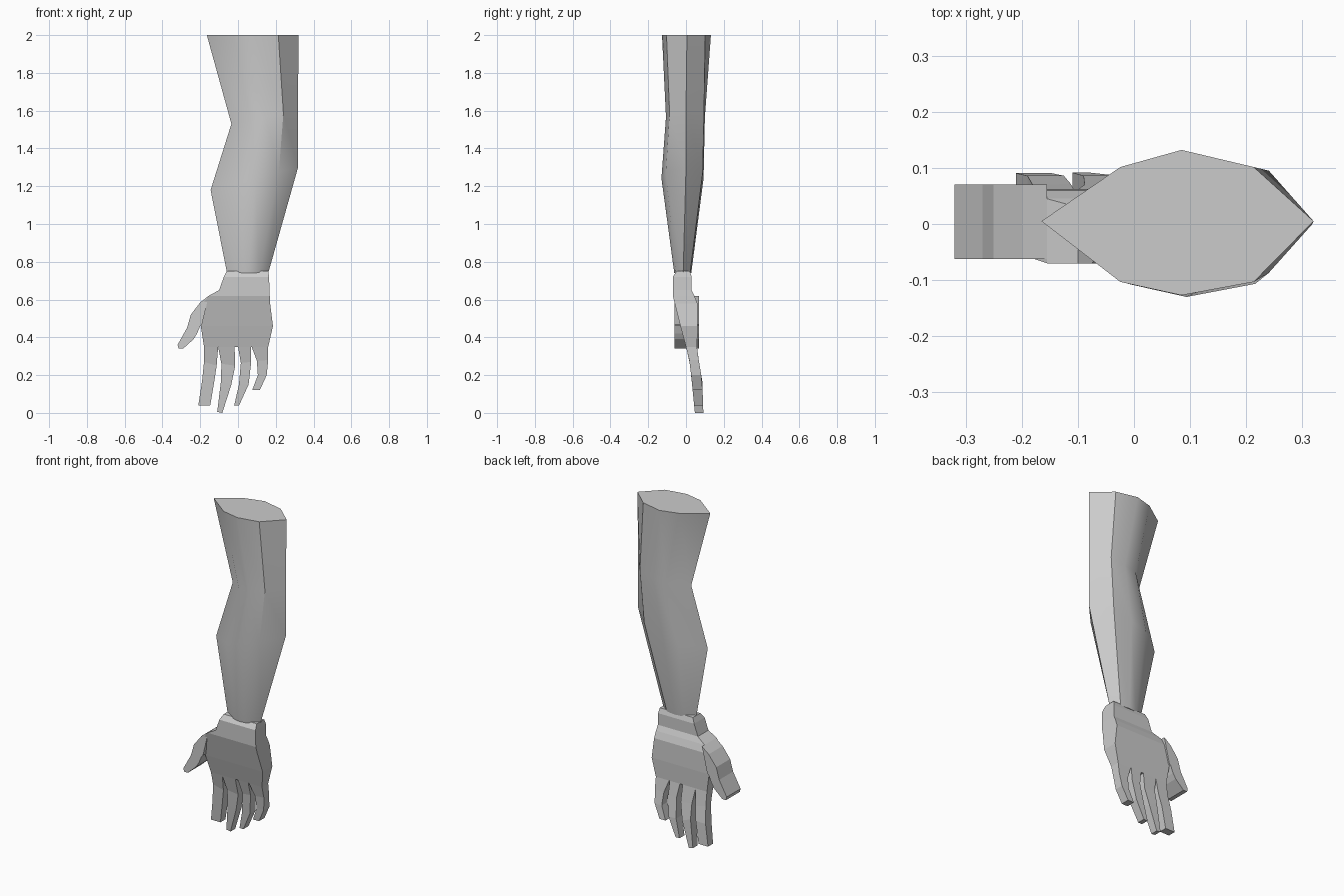
import bpy, bmesh
from math import radians

cube = bpy.data.objects.get("Cube")
if cube:
    bpy.data.objects.remove(cube)

grey = bpy.data.materials.new("plain grey")
grey.use_nodes = True
colour = (0.6, 0.6, 0.6, 1)
grey.diffuse_color = colour
grey.node_tree.nodes["Principled BSDF"].inputs["Base Color"].default_value = colour


def loft(name, rings, smooth=False):
    """Skin a list of equal rings and cap both ends."""
    bm = bmesh.new()
    loops = [[bm.verts.new(p) for p in ring] for ring in rings]
    n = len(loops[0])
    for a, b in zip(loops, loops[1:]):
        for i in range(n):
            j = (i + 1) % n
            bm.faces.new((a[i], a[j], b[j], b[i]))
    bm.faces.new(loops[0])
    bm.faces.new(loops[-1])
    bmesh.ops.recalc_face_normals(bm, faces=bm.faces)
    mesh = bpy.data.meshes.new(name)
    bm.to_mesh(mesh)
    bm.free()
    mesh.materials.append(grey)
    obj = bpy.data.objects.new(name, mesh)
    bpy.context.collection.objects.link(obj)
    if smooth:
        bpy.ops.object.select_all(action="DESELECT")
        obj.select_set(True)
        bpy.context.view_layer.objects.active = obj
        bpy.ops.object.shade_smooth_by_angle(angle=radians(35))
    return obj


# Side profile of the hand: height, front y, back y
PROFILE = [(.75, -.05, .02), (.72, -.07, .03), (.65, -.07, .03), (.62, -.07, .045),
           (.58, -.06, .06), (.46, -.03, .062), (.35, 0, .058), (.26, .022, .07),
           (.17, .03, .086), (0, .047, .092)]


def hand_depth(z):
    for (z1, f1, b1), (z0, f0, b0) in zip(PROFILE, PROFILE[1:]):
        if z >= z0:
            t = (z - z0) / (z1 - z0)
            return f0 + t * (f1 - f0), b0 + t * (b1 - b0)
    return PROFILE[-1][1:]


def slab(name, rows, depth=hand_depth):
    """Thick strip through rows of (left x, left z, right x, right z)."""
    rings = []
    for xa, za, xb, zb in rows:
        (fa, ba), (fb, bb) = depth(za), depth(zb)
        rings.append([(xa, fa, za), (xb, fb, zb), (xb, bb, zb), (xa, ba, za)])
    return loft(name, rings)


# Arm: outer x, outer z, inner x, inner z, front y, middle y, back y, back fullness
ARM = [(-.165, 2, .32, 2, -.127, .005, .132, .76),
       (-.035, 1.53, .318, 1.6, -.106, 0, .1, .95),
       (-.145, 1.18, .318, 1.3, -.13, 0, .093, .95),
       (-.058, .74, .16, .74, -.062, -.015, .028, .85)]
SECTION = [0, .29, .515, .78, 1]
rings = []
for xa, za, xb, zb, front, mid, back, full in ARM:
    def point(u, y):
        return (xa + u * (xb - xa), y, za + u * (zb - za))
    ring = [point(0, mid)]
    for u, k in zip(SECTION[1:4], (.82, 1, .82)):
        ring.append(point(u, mid + k * (front - mid)))
    ring.append(point(1, mid))
    for u, k in zip(SECTION[3:0:-1], (full, 1, full)):
        ring.append(point(u, mid + k * (back - mid)))
    rings.append(ring)
loft("arm", rings, smooth=True)

# Palm and wrist
slab("palm", [(-.06, .75, .16, .75), (-.075, .72, .165, .72), (-.1, .65, .166, .65),
              (-.155, .62, .168, .62), (-.185, .58, .17, .58), (-.197, .46, .185, .46),
              (-.18, .35, .16, .35)])

# Thumb, constant in thickness
slab("thumb", [(-.155, .62, -.19, .47), (-.2, .585, -.2, .46), (-.25, .52, -.217, .42),
               (-.27, .45, -.235, .39), (-.32, .36, -.285, .345), (-.315, .34, -.29, .34)],
     depth=lambda z: (-.062, .07))

# Fingers
FINGERS = {
    "index_finger": [(-.18, .35, -.105, .35), (-.18, .27, -.113, .25),
                     (-.19, .17, -.125, .17), (-.21, .04, -.147, .04)],
    "middle_finger": [(-.105, .35, -.018, .35), (-.088, .26, -.015, .25),
                      (-.09, .17, -.035, .15), (-.11, .005, -.083, 0)],
    "ring_finger": [(0, .35, .068, .35), (.015, .265, .07, .27),
                    (.005, .15, .056, .15), (-.02, .04, .006, .04)],
    "little_finger": [(.072, .35, .16, .35), (.1, .275, .16, .28),
                      (.105, .2, .152, .2), (.075, .12, .115, .12)],
}
for name, rows in FINGERS.items():
    slab(name, rows)
